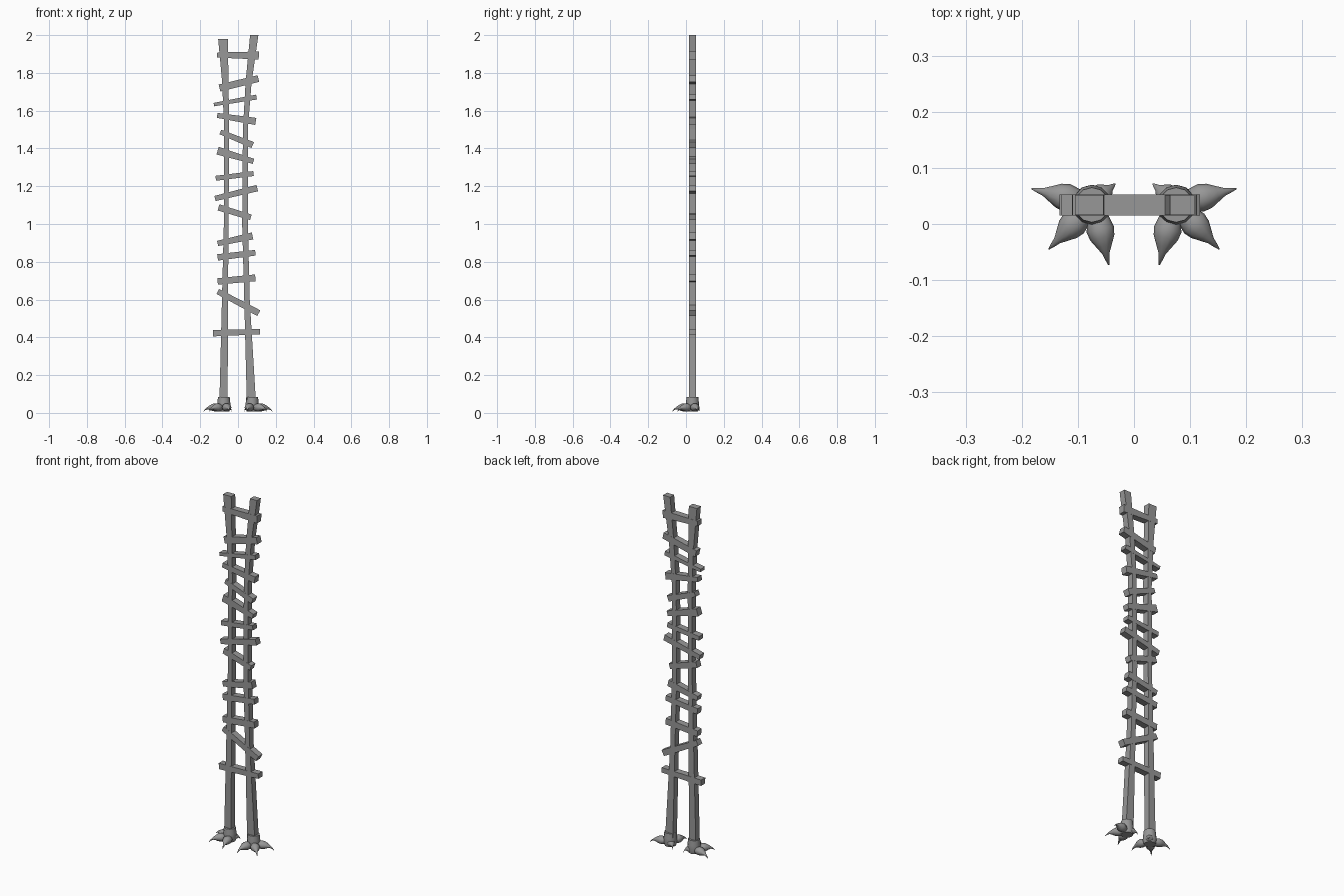
import bpy, bmesh
from math import sin, cos, pi, hypot
from mathutils import Vector

cube = bpy.data.objects.get("Cube")
if cube:
    bpy.data.objects.remove(cube, do_unlink=True)

grey = bpy.data.materials.new("weathered grey")
grey.use_nodes = True
colour = (0.31, 0.31, 0.31, 1)
grey.diffuse_color = colour
grey.node_tree.nodes["Principled BSDF"].inputs["Base Color"].default_value = colour

FRONT, BACK = 0.016, 0.052


def finish(name, bm, angle=None):
    bmesh.ops.recalc_face_normals(bm, faces=bm.faces)
    mesh = bpy.data.meshes.new(name)
    bm.to_mesh(mesh)
    bm.free()
    mesh.materials.append(grey)
    obj = bpy.data.objects.new(name, mesh)
    bpy.context.collection.objects.link(obj)
    if angle:
        bpy.ops.object.select_all(action='DESELECT')
        obj.select_set(True)
        bpy.context.view_layer.objects.active = obj
        bpy.ops.object.shade_smooth_by_angle(angle=angle)
    return obj


def skin(bm, rings):
    """Join equal rings of points into a closed tube."""
    loops = [[bm.verts.new(p) for p in ring] for ring in rings]
    n = len(loops[0])
    for a, b in zip(loops, loops[1:]):
        for i in range(n):
            j = (i + 1) % n
            bm.faces.new((a[i], a[j], b[j], b[i]))
    bm.faces.new(loops[0][::-1])
    bm.faces.new(loops[-1])


def beam(name, sections, front=FRONT, back=BACK):
    """Rectangular bar through pairs of (x, z) edge points."""
    bm = bmesh.new()
    skin(bm, [[(a[0], front, a[1]), (b[0], front, b[1]),
               (b[0], back, b[1]), (a[0], back, a[1])] for a, b in sections])
    return finish(name, bm)


# Hand-cut side rails: height, inner and outer edge
right_rail = [(0.04, -0.099, -0.055), (0.6, -0.085, -0.053), (1.0, -0.075, -0.05),
              (1.5, -0.073, -0.047), (1.75, -0.084, -0.05), (1.98, -0.105, -0.054)]
left_rail = [(0.04, 0.047, 0.096), (0.6, 0.033, 0.062), (1.0, 0.022, 0.052),
             (1.5, 0.026, 0.052), (1.75, 0.04, 0.072), (2.0, 0.064, 0.108)]
for name, rail in (("right_rail", right_rail), ("left_rail", left_rail)):
    beam(name, [((a, z), (b, z)) for z, a, b in rail])

# Crooked rungs: left x, z, right x, z, end thicknesses
rungs = [
    (-0.11, 1.895, 0.11, 1.892, 0.028, 0.042),
    (-0.098, 1.72, 0.108, 1.77, 0.038, 0.036),
    (-0.128, 1.632, 0.098, 1.672, 0.018, 0.026),
    (-0.11, 1.575, 0.094, 1.543, 0.026, 0.038),
    (-0.093, 1.487, 0.078, 1.418, 0.026, 0.034),
    (-0.108, 1.388, 0.082, 1.332, 0.042, 0.028),
    (-0.118, 1.242, 0.082, 1.267, 0.026, 0.026),
    (-0.122, 1.135, 0.102, 1.19, 0.028, 0.034),
    (-0.103, 1.088, 0.068, 1.035, 0.034, 0.03),
    (-0.108, 0.897, 0.077, 0.937, 0.028, 0.038),
    (-0.108, 0.823, 0.092, 0.848, 0.034, 0.03),
    (-0.108, 0.696, 0.092, 0.715, 0.034, 0.036),
    (-0.107, 0.643, 0.11, 0.528, 0.03, 0.034),
    (-0.132, 0.422, 0.117, 0.43, 0.034, 0.028),
]
for i, (xa, za, xb, zb, ta, tb) in enumerate(rungs):
    length = hypot(xb - xa, zb - za)
    nx, nz = (za - zb) / length, (xb - xa) / length
    ends = []
    for x, z, t in ((xa, za, ta), (xb, zb, tb)):
        ends.append(((x - nx * t / 2, z - nz * t / 2), (x + nx * t / 2, z + nz * t / 2)))
    beam(f"rung_{i + 1}", ends, FRONT - 0.0005, BACK + 0.0005)


def toe(name, start, tip, size=1.0):
    """Plump clawed toe that swells, narrows and hooks down to the tip."""
    start, tip = Vector(start), Vector(tip)
    side = (tip - start).normalized().cross(Vector((0, 0, 1))).normalized()
    profile = [(0, 0.010, 0.026), (0.15, 0.020, 0.028), (0.35, 0.025, 0.029),
               (0.5, 0.022, 0.029), (0.65, 0.014, 0.028), (0.78, 0.007, 0.025),
               (0.9, 0.004, 0.018), (1, 0.001, 0.008)]
    rings = []
    for t, r, z in profile:
        c = start.lerp(tip, t)
        rings.append([c + side * r * size * cos(a) + Vector((0, 0, z + 0.9 * r * size * sin(a)))
                      for a in (2 * pi * k / 10 for k in range(10))])
    bm = bmesh.new()
    skin(bm, rings)
    finish(name, bm, 0.8)


# Mirrored bird-like feet
for label, s in (("right", -1), ("left", 1)):
    cx, cy = s * 0.075, 0.034
    bm = bmesh.new()
    skin(bm, [[(cx + r * cos(a), cy + r * sin(a), z)
               for a in (2 * pi * k / 12 for k in range(12))]
              for z, r in ((0.008, 0.030), (0.03, 0.036), (0.055, 0.034), (0.084, 0.031))])
    finish(f"{label}_ankle", bm, 0.7)
    toe(f"{label}_outer_toe", (s * 0.085, 0.038, 0), (s * 0.183, 0.063, 0))
    toe(f"{label}_middle_toe", (s * 0.083, 0.026, 0), (s * 0.152, -0.045, 0))
    toe(f"{label}_inner_toe", (s * 0.068, 0.024, 0), (s * 0.045, -0.073, 0))
    # Short rear spur
    toe(f"{label}_rear_spur", (s * 0.072, 0.040, 0), (s * 0.033, 0.072, 0), 0.85)
